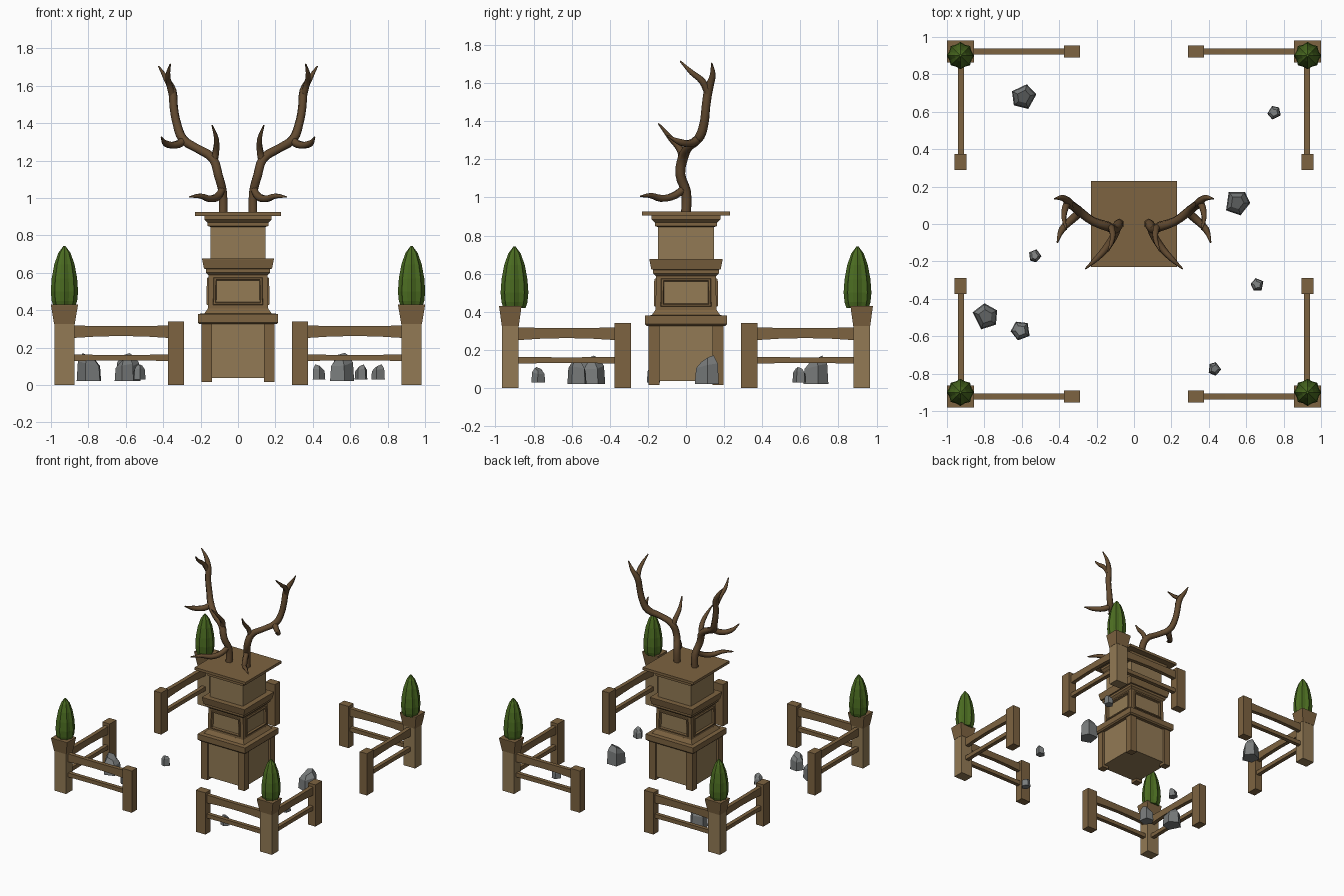
import bpy, bmesh, math, random
from mathutils import Vector

if "Cube" in bpy.data.objects:
    bpy.data.objects.remove(bpy.data.objects["Cube"])


def material(name, rgb):
    m = bpy.data.materials.new(name)
    m.diffuse_color = (*rgb, 1)
    m.use_nodes = True
    m.node_tree.nodes["Principled BSDF"].inputs["Base Color"].default_value = m.diffuse_color
    return m


WOOD = material("light_wood", (0.29, 0.195, 0.09))
TRIM = material("dark_wood", (0.205, 0.125, 0.052))
HORN = material("antler_brown", (0.125, 0.07, 0.03))
LEAF = material("leaf_green", (0.07, 0.15, 0.015))
STONE = material("stone_grey", (0.19, 0.2, 0.2))


def finish(bm, name, mat):
    bmesh.ops.recalc_face_normals(bm, faces=bm.faces)
    me = bpy.data.meshes.new(name)
    bm.to_mesh(me)
    bm.free()
    me.materials.append(mat)
    ob = bpy.data.objects.new(name, me)
    bpy.context.collection.objects.link(ob)
    return ob


def skin(name, rings, mat):
    """Closed solid from a stack of equal-length point rings."""
    bm = bmesh.new()
    rows = [[bm.verts.new(p) for p in r] for r in rings]
    n = len(rows[0])
    for a, b in zip(rows, rows[1:]):
        for i in range(n):
            j = (i + 1) % n
            bm.faces.new((a[i], a[j], b[j], b[i]))
    bm.faces.new(rows[0][::-1])
    bm.faces.new(rows[-1])
    return finish(bm, name, mat)


def rect(x, y, z, hx, hy):
    return [(x - hx, y - hy, z), (x + hx, y - hy, z), (x + hx, y + hy, z), (x - hx, y + hy, z)]


def tower(name, profile, mat, x=0, y=0, ky=1):
    """Square-section solid; profile is (half width, z)."""
    return skin(name, [rect(x, y, z, h, h * ky) for h, z in profile], mat)


# Pedestal tiers
tower("pedestal_base", [(0.18, 0.037), (0.18, 0.33)], WOOD)
for sx in (-1, 1):
    for sy in (-1, 1):
        tower("pedestal_corner_leg", [(0.029, 0.016), (0.029, 0.33)], TRIM, sx * 0.167, sy * 0.167)
tower("lower_ledge", [(0.205, 0.325), (0.215, 0.335), (0.215, 0.38), (0.18, 0.382), (0.16, 0.41)], TRIM)
tower("upper_ledge", [(0.155, 0.585), (0.172, 0.602), (0.172, 0.62), (0.182, 0.622),
                      (0.192, 0.672), (0.192, 0.677)], TRIM)
tower("upper_block", [(0.148, 0.67), (0.148, 0.86)], WOOD)
tower("cornice", [(0.148, 0.845), (0.163, 0.85), (0.163, 0.868), (0.18, 0.885), (0.18, 0.906)], TRIM)
tower("top_slab", [(0.23, 0.904), (0.23, 0.925)], TRIM)

# Middle block with a framed panel on each side
mid = tower("panelled_block", [(0.16, 0.40), (0.157, 0.602)], TRIM)
mid.data.materials.append(WOOD)
bm = bmesh.new()
bm.from_mesh(mid.data)
sides = [f for f in bm.faces if abs(f.normal.z) < 0.5]
for t, d in ((0.038, 0), (0.004, 0.009), (0.013, 0), (0.006, -0.015)):
    bmesh.ops.inset_individual(bm, faces=sides, thickness=t, depth=d)
for f in sides:
    f.material_index = 1
bm.to_mesh(mid.data)
bm.free()

# Antlers: (x, y, z, radius) along each branch, repeated on both sides
BRANCHES = {
    "antler_beam": [(.08, 0, .91, .026), (.082, 0, 1.03, .026), (.105, -.03, 1.12, .026),
                    (.135, -.015, 1.21, .027), (.22, .015, 1.265, .024), (.295, .07, 1.315, .027),
                    (.325, .095, 1.39, .024), (.343, .105, 1.48, .023), (.352, .12, 1.575, .024),
                    (.385, .14, 1.64, .016), (.425, .135, 1.705, .004)],
    "antler_brow_tine": [(.082, 0, 1.055, .02), (.105, -.06, 1.01, .021), (.15, -.13, .995, .02),
                         (.2, -.185, 1.01, .015), (.26, -.24, 1.005, .004)],
    "antler_inner_tine": [(.13, -.015, 1.19, .022), (.118, -.03, 1.25, .019),
                          (.115, -.08, 1.31, .015), (.138, -.145, 1.388, .004)],
    "antler_outer_tine": [(.285, .065, 1.31, .022), (.325, .03, 1.285, .022),
                          (.385, -.03, 1.29, .018), (.41, -.1, 1.325, .004)],
    "antler_crown_tine": [(.352, .115, 1.55, .02), (.368, .085, 1.61, .018),
                          (.375, .03, 1.655, .014), (.362, -.03, 1.715, .004)],
}
for side, s in (("right", 1), ("left", -1)):
    for part, pts in BRANCHES.items():
        cu = bpy.data.curves.new(part, 'CURVE')
        cu.dimensions = '3D'
        cu.bevel_depth = 1
        cu.bevel_resolution = 1
        cu.resolution_u = 3
        cu.use_fill_caps = True
        sp = cu.splines.new('BEZIER')
        sp.bezier_points.add(len(pts) - 1)
        for bp, (x, y, z, r) in zip(sp.bezier_points, pts):
            bp.co = (s * x, y, z)
            bp.radius = r
            bp.handle_left_type = bp.handle_right_type = 'AUTO'
        cu.materials.append(HORN)
        ob = bpy.data.objects.new(f"{side}_{part}", cu)
        bpy.context.collection.objects.link(ob)


def rail(name, along_x, sx, sy, z0, z1, arch):
    """Slightly arched beam from the corner post to the end post."""
    rings = []
    for i in range(5):
        t = i / 4
        u = 0.90 - 0.55 * t
        lift = arch * math.sin(math.pi * t)
        a, b, w = z0 + lift, z1 - lift * 0.3, 0.016
        sec = [(-w, a), (w, a), (w, b), (-w, b)]
        rings.append([(sx * u, sy * 0.922 + p, q) if along_x else (sx * 0.925 + p, sy * u, q)
                      for p, q in sec])
    skin(name, rings, TRIM)


# Four fence corners, each with a planter post, a shrub and two rail sections
for sx in (-1, 1):
    for sy in (-1, 1):
        cx, cy = sx * 0.928, sy * 0.922
        tower("planter_post", [(0.053, 0), (0.053, 0.33)], WOOD, cx, cy, 0.8)
        tower("planter_pot", [(0.055, 0.325), (0.072, 0.425), (0.072, 0.43)], TRIM, cx, cy, 0.81)
        shrub = []
        for r, z in ((.058, .42), (.068, .45), (.073, .50), (.068, .57), (.054, .645), (.033, .705), (.006, .742)):
            shrub.append([(cx + r * k * math.cos(a), sy * 0.9 + r * k * math.sin(a), z)
                          for a, k in ((i * math.pi / 8, 0.87 if i % 2 else 1) for i in range(16))])
        skin("shrub", shrub, LEAF)
        for along_x in (True, False):
            px, py = (sx * 0.332, cy) if along_x else (cx, sy * 0.332)
            hx, hy = (0.043, 0.033) if along_x else (0.033, 0.043)
            skin("fence_end_post", [rect(px, py, z, hx, hy) for z in (0, 0.34)], TRIM)
            rail("upper_rail", along_x, sx, sy, 0.25, 0.318, 0.012)
            rail("lower_rail", along_x, sx, sy, 0.128, 0.162, 0.003)

# Scattered rocks: x, y, radius, bottom, top
random.seed(4)
for x, y, r, z0, z1 in ((-.59, .68, .066, .02, .17), (.75, .595, .036, .03, .11), (.55, .115, .068, .02, .172),
                        (-.53, -.17, .034, .03, .11), (.66, -.325, .035, .03, .11),
                        (-.795, -.495, .068, .02, .17), (-.605, -.57, .052, .02, .15),
                        (.43, -.775, .035, .03, .11)):
    turn = random.uniform(0, 6.28)
    angles = [turn + i * 1.257 + random.uniform(-.2, .2) for i in range(5)]
    h = z1 - z0
    rings = []
    for k, f, tilt in ((1.05, 0, 0), (0.95, 0.62, 0.1), (0.55, 0.86, 0.14)):
        rings.append([(x + r * k * math.cos(a), y + r * k * math.sin(a),
                       z0 + h * (f + tilt * math.cos(a - turn))) for a in angles])
    skin("rock", rings, STONE)
